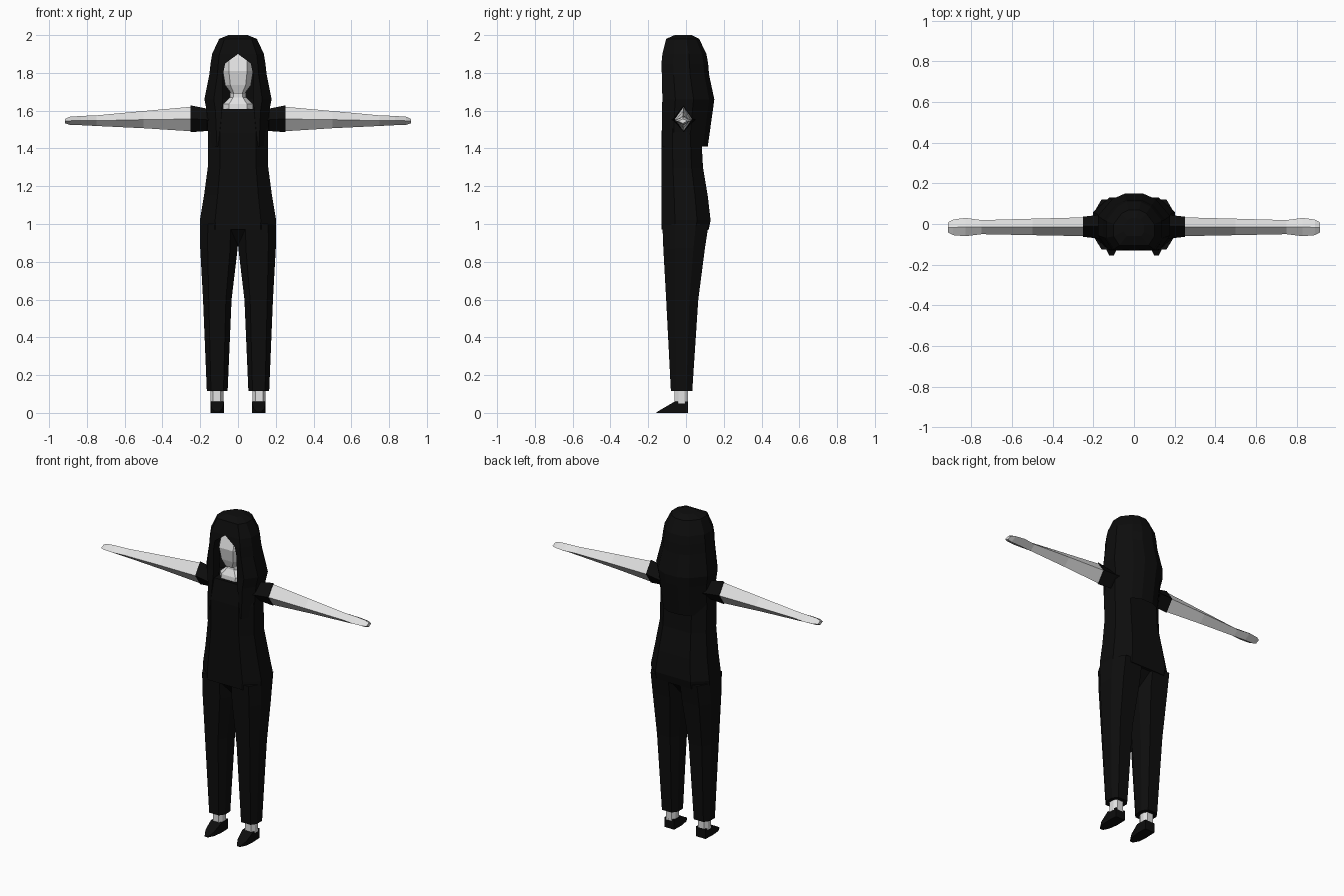
import bpy
import bmesh

cube = bpy.data.objects.get("Cube")
if cube:
    bpy.data.objects.remove(cube, do_unlink=True)


def material(name, value):
    mat = bpy.data.materials.new(name)
    mat.use_nodes = True
    colour = (value, value, value, 1)
    mat.diffuse_color = colour
    mat.node_tree.nodes["Principled BSDF"].inputs["Base Color"].default_value = colour
    return mat


black = material("black", 0.004)
pale = material("pale grey", 0.75)


def loft(name, rings, mat, gap=lambda i: False, caps=(True, True)):
    """Skin a row of equal rings; gap(i) leaves the closing strip of level i open."""
    bm = bmesh.new()
    levels = [[bm.verts.new(p) for p in ring] for ring in rings]
    n = len(rings[0])
    for i, (a, b) in enumerate(zip(levels, levels[1:])):
        for j in range(n):
            if j == n - 1 and gap(i):
                continue
            k = (j + 1) % n
            bm.faces.new((a[j], a[k], b[k], b[j]))
    for level, wanted in zip((levels[0], levels[-1]), caps):
        if wanted:
            bm.faces.new(level)
    bmesh.ops.remove_doubles(bm, verts=bm.verts, dist=0.0005)
    bmesh.ops.recalc_face_normals(bm, faces=bm.faces)
    mesh = bpy.data.meshes.new(name)
    bm.to_mesh(mesh)
    bm.free()
    mesh.materials.append(mat)
    obj = bpy.data.objects.new(name, mesh)
    bpy.context.collection.objects.link(obj)
    return obj


def octagon(z, x0, x1, y0, y1):
    """Chamfered level section between the given bounds."""
    cx, cy, w, d = (x0 + x1) / 2, (y0 + y1) / 2, (x1 - x0) / 2, (y1 - y0) / 2
    shape = [(.6, -1), (1, -.45), (1, .45), (.6, 1), (-.6, 1), (-1, .45), (-1, -.45), (-.6, -1)]
    return [(cx + u * w, cy + v * d, z) for u, v in shape]


def body(name, rows, mat):
    return loft(name, [octagon(z, -w, w, f, b) for z, w, f, b in rows], mat)


# Shirt and hips
body("shirt", [(.97, .197, -.13, .12), (1.02, .202, -.13, .13), (1.15, .18, -.13, .115),
               (1.3, .16, -.13, .09), (1.48, .16, -.13, .08), (1.61, .14, -.115, .06)], black)
body("hips", [(.88, .02, -.05, .04), (.98, .16, -.125, .11)], black)

# Neck and head
body("neck", [(1.58, .08, -.10, .03), (1.635, .08, -.095, .03),
              (1.67, .042, -.075, .02), (1.74, .04, -.07, .02)], pale)
body("head", [(1.69, .035, -.09, 0), (1.735, .068, -.105, .03), (1.81, .08, -.118, .07),
              (1.88, .077, -.098, .07), (1.93, .05, -.07, .05)], pale)


# Long hair, open around the face
def hair_ring(z, w, f, b, o):
    d = b - f
    half = [(o, f + .06), (o, f), (max(o, w * .72), f), (w, f + .25 * d),
            (w, f + .6 * d), (w * .6, b - .1 * d), (w * .25, b)]
    return [(x, y, z) for x, y in half] + [(-x, y, z) for x, y in reversed(half)]


hair = [(2.0, .05, -.06, .03, 0), (1.98, .10, -.105, .07, 0), (1.9, .137, -.125, .108, 0),
        (1.85, .145, -.13, .117, .068), (1.79, .152, -.128, .122, .08),
        (1.66, .178, -.125, .15, .08), (1.6, .166, -.128, .142, .085),
        (1.41, .155, -.128, .115, .105)]
loft("hair", [hair_ring(*row) for row in hair], black,
     gap=lambda i: i >= 2, caps=(True, False))


# Arms: diamond sections along x
def diamond(x, y0, y1, z0, z1):
    cy, cz = (y0 + y1) / 2, (z0 + z1) / 2
    return [(x, y0, cz), (x, cy, z1), (x, y1, cz), (x, cy, z0)]


sleeve = [(.1, -.09, .06, 1.5, 1.6), (.17, -.072, .045, 1.492, 1.612),
          (.252, -.063, .036, 1.486, 1.628)]
arm = [(.23, -.06, .033, 1.49, 1.622), (.5, -.055, .026, 1.507, 1.598),
       (.75, -.05, .019, 1.519, 1.575), (.83, -.06, .03, 1.523, 1.572),
       (.89, -.055, .022, 1.525, 1.568), (.915, -.042, .008, 1.533, 1.557)]

# Trouser legs and ankles: level sections; shoes: sections along y
leg = [(1.0, 0, .2, -.125, .12), (.87, .002, .2, -.12, .10), (.6, .034, .185, -.105, .065),
       (.115, .055, .165, -.08, .033)]
ankle = [(.14, .078, .145, -.06, .01), (.05, .078, .145, -.06, .01)]
shoe = [(.01, .075, .142, .06), (-.06, .073, .145, .06), (-.12, .082, .14, .025),
        (-.155, .1, .122, .004)]


def box_section(y, x0, x1, top):
    return [(x0, y, 0), (x1, y, 0), (x1, y, top), (x0, y, top)]


for side, s in (("left", 1), ("right", -1)):
    for part, section, rows, mat in (("sleeve", diamond, sleeve, black),
                                     ("arm", diamond, arm, pale),
                                     ("trouser_leg", octagon, leg, black),
                                     ("ankle", octagon, ankle, pale),
                                     ("shoe", box_section, shoe, black)):
        rings = [[(s * x, y, z) for x, y, z in section(*row)] for row in rows]
        loft(f"{side}_{part}", rings, mat)
